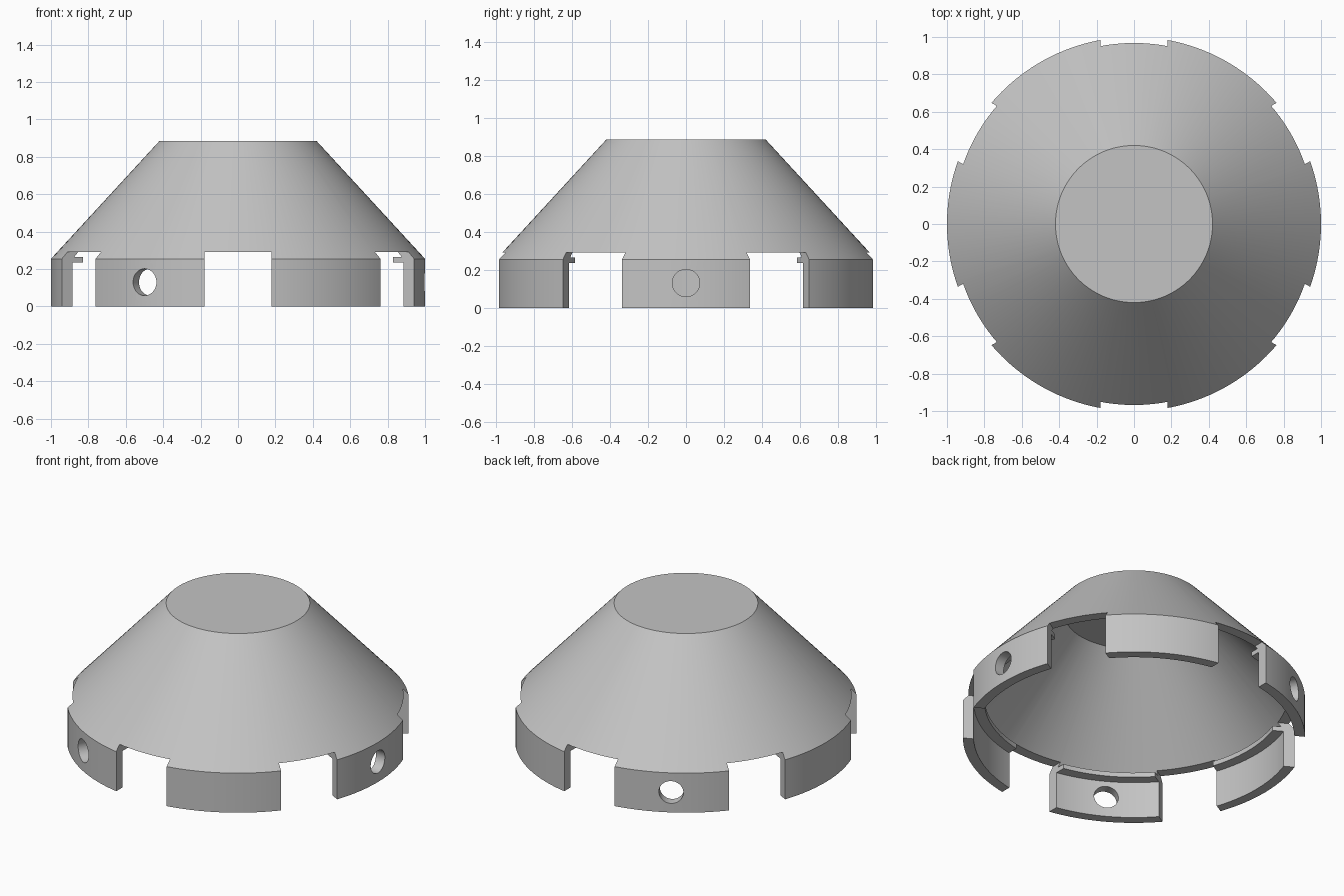
import bpy, bmesh
from math import radians
from mathutils import Matrix, Vector

default = bpy.data.objects.get("Cube")
if default:
    bpy.data.objects.remove(default, do_unlink=True)

# Single grey material
grey = bpy.data.materials.new("plain grey")
grey.use_nodes = True
color = (0.55, 0.55, 0.55, 1)
grey.diffuse_color = color
grey.node_tree.nodes["Principled BSDF"].inputs["Base Color"].default_value = color


def make_object(name, bm):
    bmesh.ops.recalc_face_normals(bm, faces=bm.faces)
    mesh = bpy.data.meshes.new(name)
    bm.to_mesh(mesh)
    bm.free()
    mesh.materials.append(grey)
    obj = bpy.data.objects.new(name, mesh)
    bpy.context.collection.objects.link(obj)
    return obj


# Hollow cone with a vertical skirt and a small inner lip, turned round z
top, ceiling = 0.885, 0.83
profile = [(0, top), (0.42, top), (1, 0.255), (1, 0), (0.937, 0),
           (0.937, 0.235), (0.873, 0.235), (0.873, 0.265),
           (0.925, 0.265), (0.405, ceiling), (0, ceiling)]
bm = bmesh.new()
points = [bm.verts.new((r, 0, z)) for r, z in profile]
edges = [bm.edges.new(pair) for pair in zip(points, points[1:])]
bmesh.ops.spin(bm, geom=points + edges, cent=(0, 0, 0), axis=(0, 0, 1),
               angle=radians(360), steps=120)
bmesh.ops.remove_doubles(bm, verts=bm.verts, dist=0.0001)
cover = make_object("conical_cover", bm)

# Cutters: six notches between the tabs, three radial holes in every other tab
bm = bmesh.new()
for i in range(6):
    turn = Matrix.Rotation(radians(30 + 60 * i), 4, 'Z')
    place = turn @ Matrix.Translation((0.95, 0, 0.09))
    bmesh.ops.create_cube(bm, size=1,
                          matrix=place @ Matrix.Diagonal((0.5, 0.36, 0.4, 1)))
for i in range(3):
    turn = Matrix.Rotation(radians(120 * i), 4, 'Z')
    place = turn @ Matrix.Translation((0.96, 0, 0.13))
    bmesh.ops.create_cone(bm, cap_ends=True, segments=40, radius1=0.072,
                          radius2=0.072, depth=0.3,
                          matrix=place @ Matrix.Rotation(radians(90), 4, 'Y'))
cutter = make_object("notch_and_hole_cutter", bm)
cutter.hide_render = True

# Cut, then remove the cutter
cut = cover.modifiers.new("cut", 'BOOLEAN')
cut.operation = 'DIFFERENCE'
cut.solver = 'EXACT'
cut.object = cutter
bpy.ops.object.select_all(action='DESELECT')
bpy.context.view_layer.objects.active = cover
cover.select_set(True)
bpy.ops.object.modifier_apply(modifier=cut.name)
bpy.data.objects.remove(cutter, do_unlink=True)

# Smooth round walls, sharp rims
bpy.ops.object.shade_smooth_by_angle(angle=radians(30))
